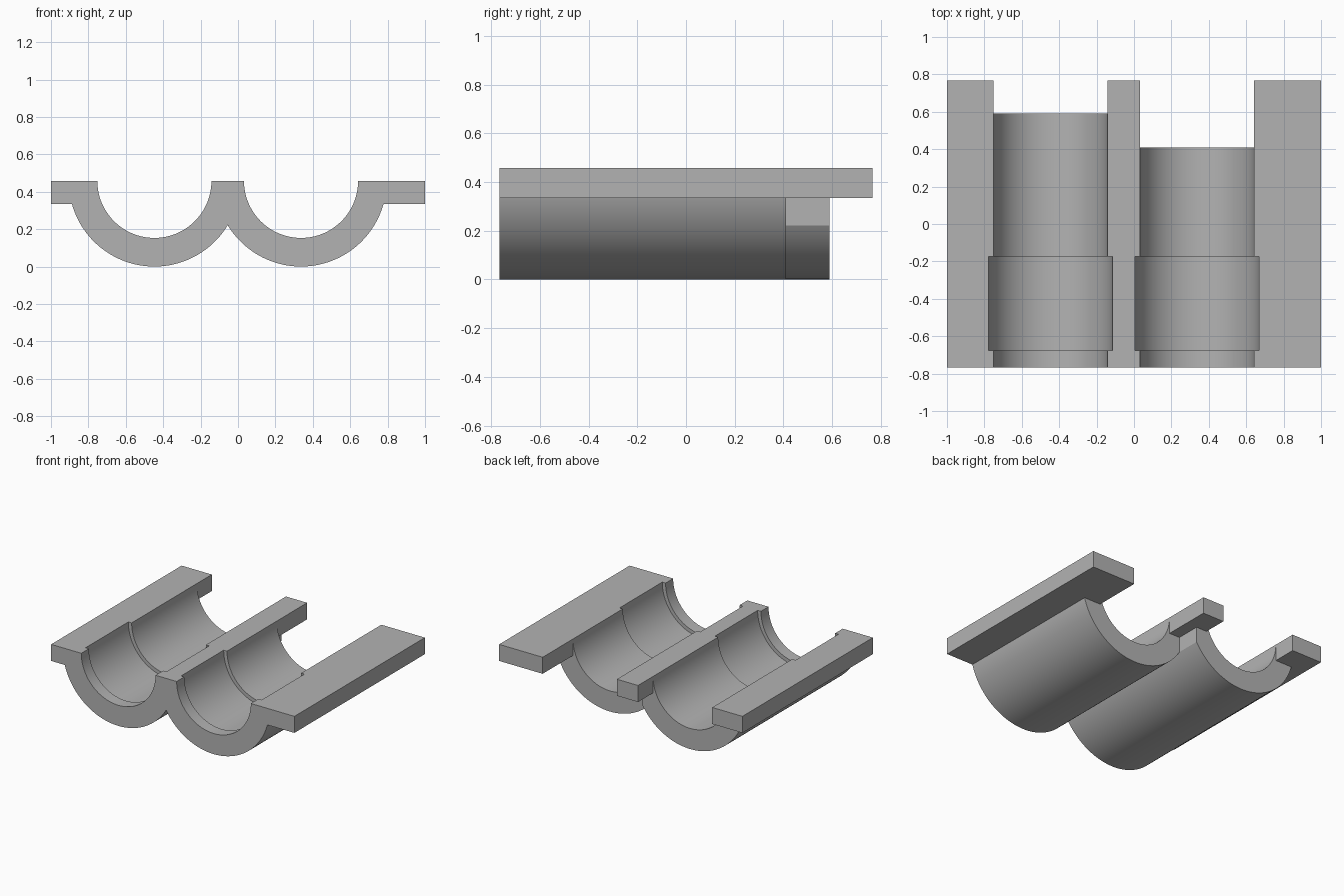
import bpy, bmesh
from math import cos, sin, pi, acos

cube = bpy.data.objects.get("Cube")
if cube:
    bpy.data.objects.remove(cube)

# Main sizes
TOP, RAIL_BOTTOM = 0.458, 0.335
FRONT, BACK = -0.766, 0.766
MID, HALF_GAP = -0.055, 0.392
OUTER, INNER, GROOVE = 0.458, 0.305, 0.332
STEPS = 64

grey = bpy.data.materials.new("light grey")
grey.use_nodes = True
colour = (0.45, 0.45, 0.45, 1)
grey.diffuse_color = colour
grey.node_tree.nodes["Principled BSDF"].inputs["Base Color"].default_value = colour


def extrude(name, outline, y0, y1):
    """Solid made by sweeping an x-z outline along y."""
    bm = bmesh.new()
    face = bm.faces.new([bm.verts.new((x, y0, z)) for x, z in outline])
    swept = bmesh.ops.extrude_face_region(bm, geom=[face])["geom"]
    for v in swept:
        if isinstance(v, bmesh.types.BMVert):
            v.co.y = y1
    bmesh.ops.recalc_face_normals(bm, faces=bm.faces)
    mesh = bpy.data.meshes.new(name)
    bm.to_mesh(mesh)
    bm.free()
    mesh.materials.append(grey)
    obj = bpy.data.objects.new(name, mesh)
    bpy.context.collection.objects.link(obj)
    return obj


def arc(cx, radius, a0, a1):
    angles = [a0 + (a1 - a0) * i / STEPS for i in range(STEPS + 1)]
    return [(cx + radius * cos(a), TOP + radius * sin(a)) for a in angles]


def cradle(name, side, y1):
    """Half pipe whose inner flank is cut flat on the middle plane."""
    cusp = 2 * pi - acos(HALF_GAP / OUTER)
    pts = arc(0, INNER, pi, 2 * pi) + [(HALF_GAP, TOP)] + arc(0, OUTER, cusp, pi)
    return extrude(name, [(MID + side * (HALF_GAP - x), z) for x, z in pts], FRONT, y1)


def rail(name, x0, x1):
    box = [(x0, RAIL_BOTTOM), (x1, RAIL_BOTTOM), (x1, TOP), (x0, TOP)]
    return extrude(name, box, FRONT, BACK)


def combine(body, tool, operation):
    tool.hide_render = True
    mod = body.modifiers.new(operation, "BOOLEAN")
    mod.operation, mod.object, mod.solver = operation, tool, "EXACT"
    bpy.context.view_layer.objects.active = body
    bpy.ops.object.modifier_apply(modifier=mod.name)
    bpy.data.objects.remove(tool)


# Two half pipes of different length joined by three rails
body = cradle("double_pipe_cradle", -1, 0.59)
left_c, right_c = MID + HALF_GAP, MID - HALF_GAP
combine(body, cradle("short_cradle", 1, 0.41), "UNION")
combine(body, rail("middle_rail", right_c + INNER, left_c - INNER), "UNION")
combine(body, rail("right_rail", -1, right_c - INNER), "UNION")
combine(body, rail("left_rail", left_c + INNER, 1), "UNION")

# Wider recess inside each channel
for cx in (left_c, right_c):
    shape = arc(cx, GROOVE, pi, 2 * pi) + [(cx + GROOVE, 0.6), (cx - GROOVE, 0.6)]
    combine(body, extrude("recess_cutter", shape, -0.677, -0.175), "DIFFERENCE")

# Tidy flat faces, then smooth the curved ones
bm = bmesh.new()
bm.from_mesh(body.data)
bmesh.ops.remove_doubles(bm, verts=bm.verts, dist=0.0001)
bmesh.ops.dissolve_limit(bm, angle_limit=0.005, verts=bm.verts, edges=bm.edges)
bm.to_mesh(body.data)
bm.free()
bpy.ops.object.select_all(action="DESELECT")
body.select_set(True)
bpy.context.view_layer.objects.active = body
bpy.ops.object.shade_smooth_by_angle()
